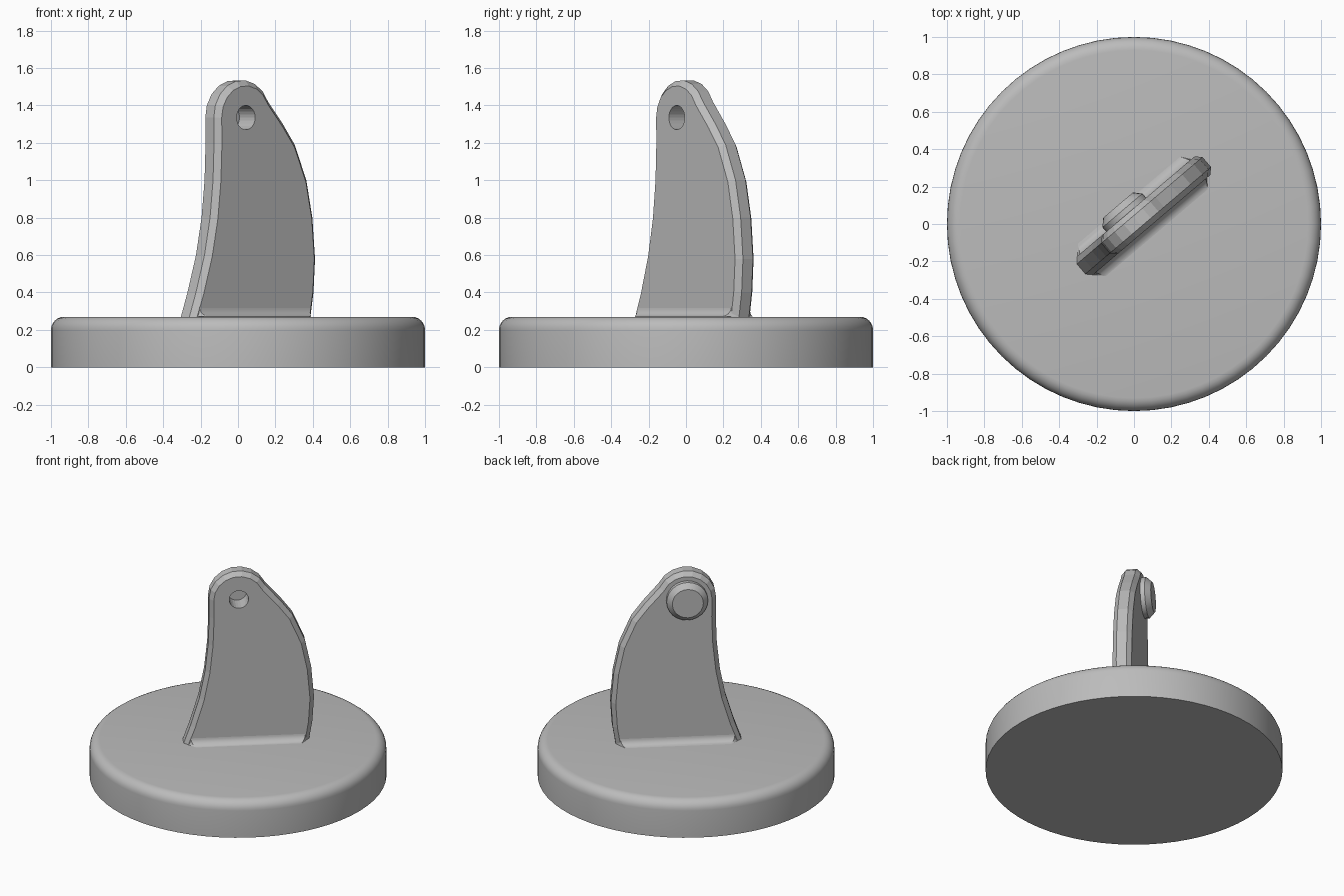
import bpy, bmesh, math
from mathutils import Vector

cube = bpy.data.objects.get("Cube")
if cube:
    bpy.data.objects.remove(cube, do_unlink=True)

grey = bpy.data.materials.new("plain_grey")
grey.use_nodes = True
COLOUR = (0.5, 0.5, 0.5, 1)
grey.diffuse_color = COLOUR
grey.node_tree.nodes["Principled BSDF"].inputs["Base Color"].default_value = COLOUR

TURN = math.radians(40.4)   # heading of the fin
DECK = 0.27                 # top of the base
EYE = 1.335                 # height of the eyelet centre
CHAMFER = 0.03
RIM, FACE = 0.035, 0.065    # half thickness at the rim and at the faces


def finish(name, bm, smooth=None):
    bmesh.ops.recalc_face_normals(bm, faces=bm.faces)
    mesh = bpy.data.meshes.new(name)
    bm.to_mesh(mesh)
    bm.free()
    obj = bpy.data.objects.new(name, mesh)
    bpy.context.collection.objects.link(obj)
    mesh.materials.append(grey)
    bpy.ops.object.select_all(action='DESELECT')
    obj.select_set(True)
    bpy.context.view_layer.objects.active = obj
    if smooth:
        bpy.ops.object.shade_smooth_by_angle(angle=math.radians(smooth))
    return obj


def loft(bm, loops, closed):
    """Join rows of points with quads and return the rows of vertices."""
    rows = [[bm.verts.new(p) for p in loop] for loop in loops]
    for a, b in zip(rows, rows[1:]):
        n = len(a)
        for i in range(n if closed else n - 1):
            j = (i + 1) % n
            bm.faces.new((a[i], a[j], b[j], b[i]))
    return rows


def lathe(name, profile, sides, smooth):
    """Turn a radius and height profile around z, capped at both ends."""
    bm = bmesh.new()
    steps = [math.tau * i / sides for i in range(sides)]
    rows = loft(bm, [[(r * math.cos(t), r * math.sin(t), z) for t in steps]
                     for r, z in profile], True)
    bm.faces.new(rows[0])
    bm.faces.new(rows[-1])
    return finish(name, bm, smooth)


# Round base with a rolled top edge
ROLL = 0.07
corner = [(1 - ROLL + ROLL * math.cos(t), DECK - ROLL + ROLL * math.sin(t))
          for t in (math.pi / 2 * i / 6 for i in range(7))]
lathe("base", [(1, 0)] + corner, 64, 30)

# Fin outline: back edge up, round head, curved front edge down
outline = [(-0.378, 0.25), (-0.325, 0.4), (-0.265, 0.6), (-0.226, 0.8),
           (-0.205, 1.0), (-0.198, 1.2)]
outline += [(0.2 * math.cos(t), EYE + 0.2 * math.sin(t))
            for t in (math.radians(180 - 155 * i / 8) for i in range(9))]
outline += [(0.285, 1.3), (0.368, 1.19), (0.45, 1.0), (0.492, 0.8),
            (0.511, 0.58), (0.5, 0.4), (0.475, 0.25)]
outline = [Vector(p) for p in outline]


def inset(points, d):
    """Move an open outline inward, keeping its two feet level."""
    out = []
    for i, p in enumerate(points):
        along = points[min(i + 1, len(points) - 1)] - points[max(i - 1, 0)]
        q = p + Vector((along.y, -along.x)).normalized() * d
        if i in (0, len(points) - 1):
            q.y = p.y
        out.append(q)
    return out


inner = inset(outline, CHAMFER)
bm = bmesh.new()
rows = loft(bm, [[(p.x, y, p.y) for p in ring] for ring, y in
                 ((inner, -FACE), (outline, -RIM), (outline, RIM), (inner, FACE))], True)
bm.faces.new(rows[0])
bm.faces.new(rows[-1])
fin = finish("fin", bm)
fin.rotation_euler.z = TURN

# Eyelet hole, cut through the fin and closed by the button behind it
cutter = lathe("eyelet_cutter", [(0.065, -0.12), (0.065, 0.12)], 24, None)
cutter.hide_render = True
button = lathe("eyelet_button", [(0.14, 0.064), (0.14, 0.095), (0.105, 0.132)], 24, 30)
for part in (cutter, button):
    part.location.z = EYE
    part.rotation_euler = (-math.pi / 2, 0, TURN)

cut = fin.modifiers.new("eyelet", 'BOOLEAN')
cut.operation = 'DIFFERENCE'
cut.object = cutter
bpy.context.view_layer.update()
bpy.context.view_layer.objects.active = fin
bpy.ops.object.modifier_apply(modifier=cut.name)
bpy.data.objects.remove(cutter, do_unlink=True)

# Coved fillets where the faces of the fin meet the base
COVE = 0.05
for side, name in ((-1, "front_fillet"), (1, "back_fillet")):
    bm = bmesh.new()
    arcs = []
    for i in range(7):
        t = math.pi / 2 * i / 6
        out, rise = COVE * (1 - math.sin(t)), COVE * (1 - math.cos(t))
        arcs.append([(x + s * 0.6 * out, side * (FACE + out - 0.0005), DECK + 0.001 + COVE - COVE * math.sin(math.pi / 2 - t))
                     for x, s in ((-0.325, 1), (0.45, -1))])
    rows = loft(bm, arcs, False)
    # End caps fan from the rim of the fin
    for k, x in ((0, -0.372), (1, 0.478)):
        hub = bm.verts.new((x, side * RIM, DECK))
        for a, b in zip(rows, rows[1:]):
            bm.faces.new((hub, a[k], b[k]))
    fillet = finish(name, bm, 30)
    fillet.rotation_euler.z = TURN
